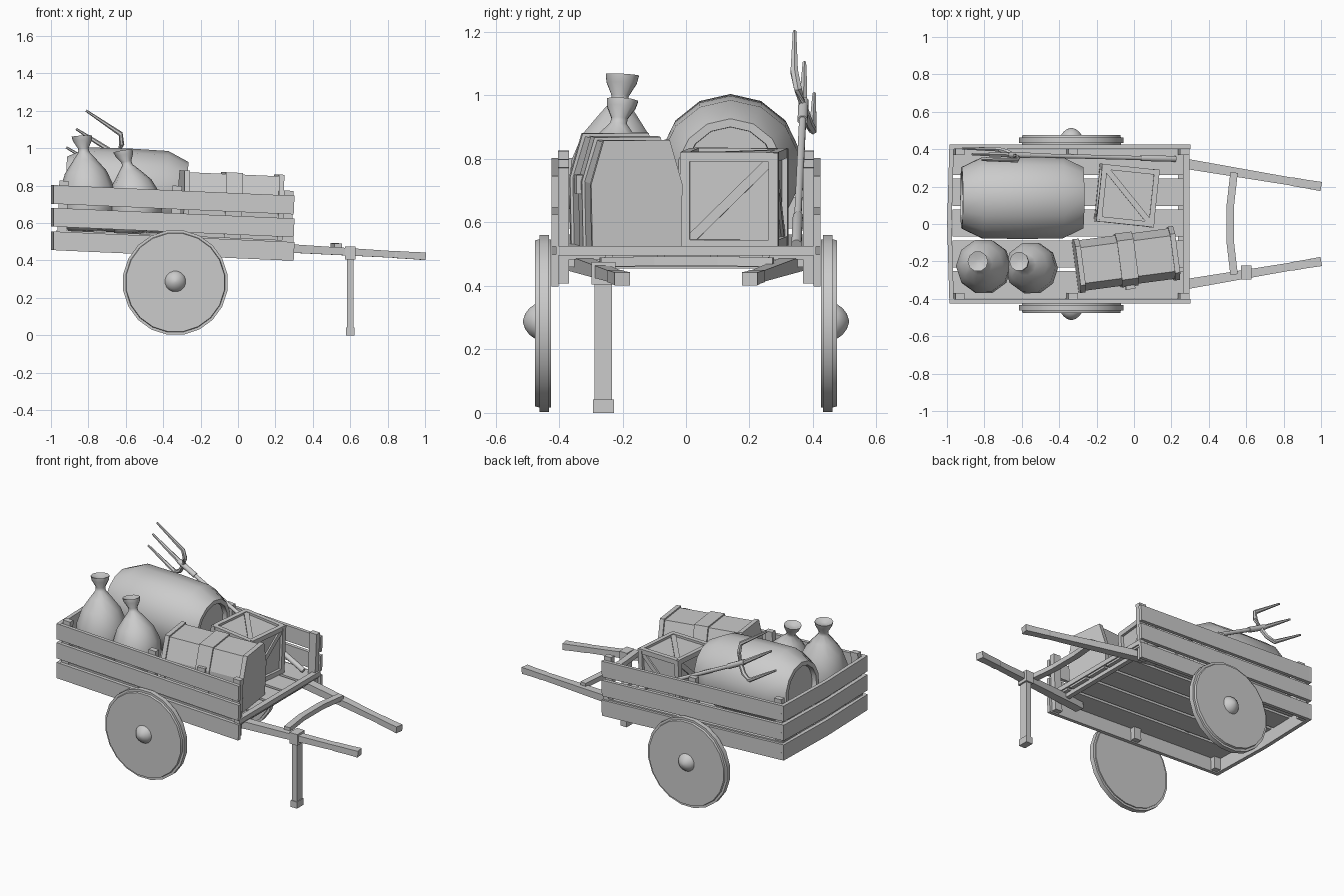
import bpy, bmesh, math
from mathutils import Vector, Matrix

if "Cube" in bpy.data.objects:
    bpy.data.objects.remove(bpy.data.objects["Cube"])

TILT = 0.044


def floor_z(x):
    return 0.535 - TILT * (x + 0.35)


def rect(w, h):
    return [(-w / 2, -h / 2), (w / 2, -h / 2), (w / 2, h / 2), (-w / 2, h / 2)]


def ngon(n, r=1.0):
    return [(r * math.cos(math.tau * (i + .5) / n), r * math.sin(math.tau * (i + .5) / n)) for i in range(n)]


def sweep(name, pts, section, scales=None, straight=False, smooth=0, M=None):
    """Carry a cross-section (sideways, up) along points, capped at both ends."""
    pts = [Vector(p) for p in pts]
    scales = scales or [1] * len(pts)
    bm = bmesh.new()
    rings = []
    for i, p in enumerate(pts):
        a, b = (0, -1) if straight else (max(i - 1, 0), min(i + 1, len(pts) - 1))
        t = (pts[b] - pts[a]).normalized()
        ref = Vector((1, 0, 0)) if abs(t.z) > 0.95 else Vector((0, 0, 1))
        side = t.cross(ref).normalized()
        up = side.cross(t)
        rings.append([bm.verts.new(p + (side * u + up * v) * scales[i]) for u, v in section])
    n = len(section)
    for r0, r1 in zip(rings, rings[1:]):
        for k in range(n):
            bm.faces.new((r0[k], r0[(k + 1) % n], r1[(k + 1) % n], r1[k]))
    bm.faces.new(rings[0])
    bm.faces.new(rings[-1])
    bmesh.ops.recalc_face_normals(bm, faces=bm.faces)
    me = bpy.data.meshes.new(name)
    bm.to_mesh(me)
    bm.free()
    ob = bpy.data.objects.new(name, me)
    bpy.context.collection.objects.link(ob)
    if M:
        ob.matrix_world = M
    if smooth:
        bpy.ops.object.select_all(action='DESELECT')
        ob.select_set(True)
        bpy.context.view_layer.objects.active = ob
        bpy.ops.object.shade_smooth_by_angle(angle=math.radians(smooth))
    return ob


def placed(x, y, deg):
    """Matrix standing an item on the sloping floor."""
    return (Matrix.Translation((x, y, floor_z(x))) @ Matrix.Rotation(TILT, 4, 'Y')
            @ Matrix.Rotation(math.radians(deg), 4, 'Z'))


# Floor boards and front sill
for i in range(5):
    y = -0.325 + i * 0.165
    sweep("floor_board", [(x, y, floor_z(x) - .012) for x in (-.97, .29)], rect(.145, .024))
sweep("front_sill", [(.28, -.41, .51), (.28, .41, .51)], rect(.035, .03))
sweep("front_rail", [(.25, -.40, .475), (.25, .40, .475)], rect(.03, .03))

# Side boards, back boards and posts
for off in (.19, .068, -.058):
    for s in (-1, 1):
        sweep("side_board", [(x, s * .413, floor_z(x) + off) for x in (-.97, .3)], rect(.022, .1))
    z = floor_z(-.98) + off
    sweep("back_board", [(-.975, -.424, z), (-.987, 0, z), (-.975, .424, z)], rect(.024, .1))
for s in (-1, 1):
    for x in (-.94, -.335, .262):
        z = floor_z(x)
        sweep("post", [(x - .005, s * .386, z - .1), (x + .01, s * .386, z + .265)], rect(.034, .05))

# Wheels with hubs
for s in (-1, 1):
    prof = [(.425, .268), (.432, .268), (.432, .282), (.462, .282), (.462, .268), (.475, .265)]
    sweep("wheel", [(-.335, s * y, .282) for y, r in prof], ngon(20), [r for y, r in prof],
          straight=True, smooth=30)
    hub = [(.46, .058), (.475, .056), (.493, .043), (.507, .024), (.513, .006)]
    sweep("hub", [(-.335, s * y, .288) for y, r in hub], ngon(16), [r for y, r in hub],
          straight=True, smooth=50)

# Pull handles with thicker grips
for s in (-1, 1):
    def on_handle(x):
        return (x, s * (.318 - (x - .3) * .168), .463 - (x - .3) * .058)
    sweep("handle", [on_handle(.12), on_handle(.88)], rect(.055, .046), [1.05, .75])
    sweep("handle_grip", [on_handle(.83), on_handle(.845), on_handle(.93), on_handle(1)],
          rect(.046, .038), [.85, 1, 1, 1.08])
sweep("handle_crossbar", [(.535, -.27, .475), (.515, -.1, .478), (.515, .1, .478), (.535, .275, .475)],
      rect(.04, .03))

# Prop leg
sweep("prop_leg", [(.6, -.26, .03), (.6, -.26, .44)], rect(.055, .034))
sweep("prop_foot", [(.6, -.26, 0), (.6, -.26, .042)], rect(.066, .044))
sweep("prop_bracket", [(.6, -.26, .405), (.6, -.26, .476)], rect(.075, .055))

# Barrel lying along the cart, heads recessed
prof = [(-.295, .14), (-.325, .142), (-.325, .168), (-.215, .222), (0, .226),
        (.215, .222), (.325, .168), (.325, .142), (.295, .14)]
sweep("barrel", [(x, 0, .227) for x, r in prof], ngon(14), [r for x, r in prof],
      straight=True, smooth=35, M=placed(-.607, .14, 0))

# Crate with edge frame and diagonal braces
C = placed(-.045, .152, -6)
h, T = .14, .305
sweep("crate_box", [(0, 0, .01), (0, 0, T - .012)], rect(.275, .275), M=C)
for s in (-1, 1):
    for q in (-1, 1):
        sweep("crate_upright", [(s * h, q * h, 0), (s * h, q * h, T)], rect(.03, .03), M=C)
    for z in (.015, T - .013):
        sweep("crate_rail", [(-h, s * h, z), (h, s * h, z)], rect(.028, .03), M=C)
        sweep("crate_rail", [(s * h, -h, z), (s * h, h, z)], rect(.028, .03), M=C)
    sweep("crate_brace", [(s * .139, -.125, .03), (s * .139, .125, T - .03)], rect(.016, .03), M=C)
    sweep("crate_brace", [(-.125, s * .139, .03), (.125, s * .139, T - .03)], rect(.016, .03), M=C)
sweep("crate_lid_brace", [(-.125, .125, T - .01), (.125, -.125, T - .01)], rect(.03, .016), M=C)

# Travelling chest with tapered lid, straps and clasp
K = placed(-.048, -.19, 7.5)


def chest_section(g):
    return [(-.132 - g, 0), (.132 + g, 0), (.136 + g, .21), (.096 + g, .34 + g), (-.096 - g, .34 + g), (-.136 - g, .21)]


sweep("chest", [(-.255, 0, 0), (.255, 0, 0)], chest_section(0), M=K)
for x, w in ((-.255, .014), (0, .045), (.255, .014)):
    sweep("chest_band", [(x - w, 0, 0), (x + w, 0, 0)], chest_section(.009), M=K)
sweep("chest_clasp", [(0, -.14, .17), (0, -.14, .23)], rect(.04, .05), M=K)

# Tied sacks
for x, y, nx, ny, r, top in ((-.80, -.23, -.835, -.20, .148, 1.065), (-.54, -.24, -.615, -.20, .14, .985)):
    z0 = floor_z(x)
    H = top - z0
    prof = [(0, .62), (.06, .86), (.25, 1), (.45, .98), (.62, .76), (.75, .42), (.83, .2),
            (.87, .19), (.95, .34), (1, .37), (.97, .1)]
    pts = [(x + (nx - x) * f ** 2, y + (ny - y) * f ** 2, z0 + H * f) for f, k in prof]
    sweep("sack", pts, ngon(10), [r * k for f, k in prof], straight=True, smooth=60)

# Pitchfork leaning along the far side
tail, head = Vector((.22, .348, .53)), Vector((-.665, .37, .975))
d = Vector((-.2, .003, .128))
across = Vector((.053, -.031, .098))
sweep("fork_shaft", [tail, head], ngon(8, .012), smooth=50)
sweep("fork_grip", [tail, tail.lerp(head, .2), tail.lerp(head, .21)], ngon(8, .017), [1, 1, .8], smooth=50)
sweep("fork_socket", [tail.lerp(head, .88), head + d * .05], ngon(8, .017), smooth=50)
for k in (-1, 0, 1):
    path = [head - d * .1, head + across * k * .55 - d * .07, head + across * k * .95 + d * .06, head + across * k + d]
    if k == 0:
        path = [head, head + d * .5, head + d]
    sweep("fork_tine", path, ngon(6, .014), [1, 1, .95, .45] if k else [1, .8, .45], smooth=50)
